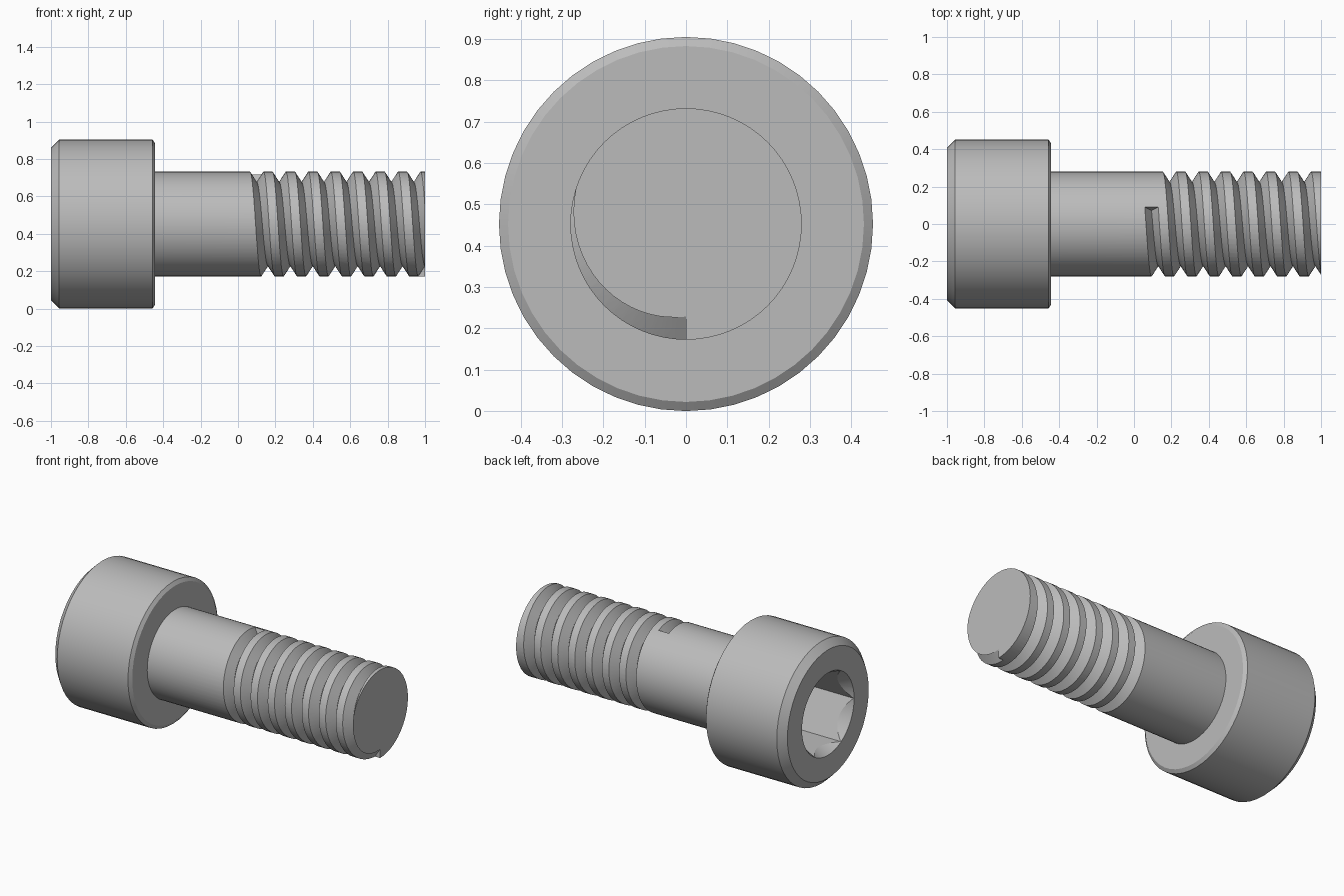
import bpy, bmesh
from math import sin, cos, pi, radians
from mathutils import Vector, Matrix

if "Cube" in bpy.data.objects:
    bpy.data.objects.remove(bpy.data.objects["Cube"], do_unlink=True)

AXIS_Z = 0.4525
HEAD_R, SHANK_R, ROOT_R = 0.4525, 0.28, 0.224
HEAD_BACK, HEAD_FRONT = -1.0, -0.443
HEX_R, SOCKET_DEPTH = 0.26, 0.3
PITCH, TURNS, GROOVE_HALF = 0.12, 7.552, 0.036

steel = bpy.data.materials.new("grey_steel")
steel.use_nodes = True
steel.diffuse_color = (0.5, 0.5, 0.5, 1)
steel.node_tree.nodes["Principled BSDF"].inputs["Base Color"].default_value = (0.5, 0.5, 0.5, 1)


def finish(name, bm):
    bmesh.ops.recalc_face_normals(bm, faces=bm.faces)
    mesh = bpy.data.meshes.new(name)
    bm.to_mesh(mesh)
    bm.free()
    mesh.materials.append(steel)
    obj = bpy.data.objects.new(name, mesh)
    obj.location.z = AXIS_Z
    bpy.context.collection.objects.link(obj)
    return obj


def lathe(name, profile, sides):
    """Turn an (x, radius) profile around the x axis and cap both ends."""
    bm = bmesh.new()
    rings = []
    for x, r in profile:
        rings.append([bm.verts.new((x, r * sin(2 * pi * i / sides), r * cos(2 * pi * i / sides)))
                      for i in range(sides)])
    for a, b in zip(rings, rings[1:]):
        for i in range(sides):
            j = (i + 1) % sides
            bm.faces.new((a[i], a[j], b[j], b[i]))
    bm.faces.new(rings[0])
    bm.faces.new(rings[-1])
    return finish(name, bm)


def helix_cutter(name, steps):
    """V-shaped groove that winds from the tip towards the head."""
    bm = bmesh.new()
    outer = SHANK_R + 0.02
    half = GROOVE_HALF * (outer - ROOT_R) / (SHANK_R - ROOT_R)
    rings = []
    count = round(TURNS * steps)
    for k in range(count + 1):
        turn = TURNS * k / count
        radial = Vector((0, -sin(2 * pi * turn), -cos(2 * pi * turn)))
        mid = Vector((1 - PITCH * turn, 0, 0))
        rings.append([bm.verts.new(mid + Vector((dx, 0, 0)) + radial * r)
                      for dx, r in ((-half, outer), (0, ROOT_R), (half, outer))])
    for a, b in zip(rings, rings[1:]):
        for i in range(3):
            j = (i + 1) % 3
            bm.faces.new((a[i], a[j], b[j], b[i]))
    bm.faces.new(rings[0])
    bm.faces.new(rings[-1])
    return finish(name, bm)


def cut(obj, cutter):
    mod = obj.modifiers.new("cut", "BOOLEAN")
    mod.operation = "DIFFERENCE"
    mod.solver = "EXACT"
    mod.object = cutter
    bpy.context.view_layer.objects.active = obj
    bpy.ops.object.modifier_apply(modifier=mod.name)
    bpy.data.objects.remove(cutter, do_unlink=True)


# Chamfered cylinder head
head = lathe("head", [(HEAD_BACK, HEAD_R - 0.044), (HEAD_BACK + 0.044, HEAD_R),
                      (HEAD_FRONT - 0.015, HEAD_R), (HEAD_FRONT, HEAD_R - 0.022)], 48)

# Hex socket with corners to the sides, and its conical lead-in
hexagon = lathe("socket_cutter", [(HEAD_BACK - 0.1, HEX_R), (HEAD_BACK + SOCKET_DEPTH, HEX_R)], 6)
hexagon.data.transform(Matrix.Rotation(radians(30), 4, "X"))
cut(head, hexagon)
slope = 0.58
cut(head, lathe("lead_in_cutter", [(HEAD_BACK + d, HEX_R + 0.002 - slope * d)
                                   for d in (-0.05, 0.11)], 48))

# Shank with the helical thread groove
shank = lathe("threaded_shank", [(HEAD_FRONT - 0.03, SHANK_R), (1, SHANK_R)], 64)
cut(shank, helix_cutter("thread_cutter", 64))

# Smooth round surfaces, crisp edges
for obj in (head, shank):
    bpy.ops.object.select_all(action="DESELECT")
    obj.select_set(True)
    bpy.context.view_layer.objects.active = obj
    bpy.ops.object.shade_smooth_by_angle(angle=radians(25))
